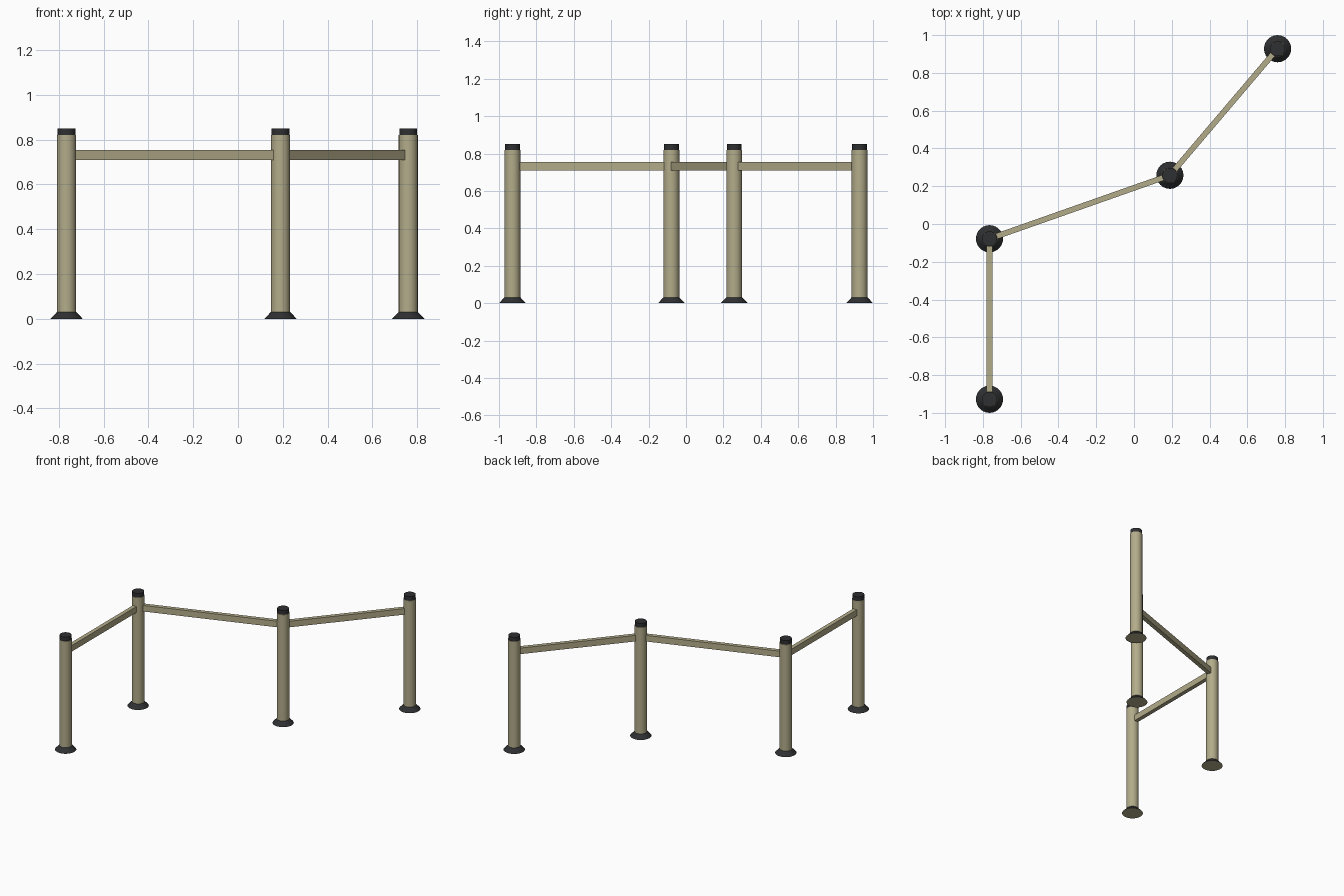
import bpy, bmesh, math
from mathutils import Vector, Matrix

if "Cube" in bpy.data.objects:
    bpy.data.objects.remove(bpy.data.objects["Cube"])


def material(name, rgb):
    m = bpy.data.materials.new(name)
    m.diffuse_color = (*rgb, 1)
    m.use_nodes = True
    m.node_tree.nodes["Principled BSDF"].inputs["Base Color"].default_value = m.diffuse_color
    return m


TAN = material("tan paint", (0.45, 0.41, 0.255))
DARK = material("dark rubber", (0.028, 0.029, 0.031))
SIDES = 24


def finish(name, bm, mats, smooth=True):
    bmesh.ops.recalc_face_normals(bm, faces=bm.faces[:])
    mesh = bpy.data.meshes.new(name)
    bm.to_mesh(mesh)
    bm.free()
    for m in mats:
        mesh.materials.append(m)
    ob = bpy.data.objects.new(name, mesh)
    bpy.context.collection.objects.link(ob)
    if smooth:
        bpy.ops.object.select_all(action='DESELECT')
        ob.select_set(True)
        bpy.context.view_layer.objects.active = ob
        bpy.ops.object.shade_smooth_by_angle(angle=math.radians(35))
    return ob


def tapered(name, xy, r0, r1, z0, z1, mats):
    """Upright round part; a second material colours the underside."""
    bm = bmesh.new()
    bmesh.ops.create_cone(bm, cap_ends=True, segments=SIDES,
                          radius1=r0, radius2=r1, depth=z1 - z0,
                          matrix=Matrix.Translation((*xy, (z0 + z1) / 2)))
    if len(mats) > 1:
        bm.normal_update()
        for f in bm.faces:
            f.material_index = 1 if f.normal.z < -0.9 else 0
    return finish(name, bm, mats)


def rail(name, a, b):
    """Flat bar between two post centres."""
    a, b = Vector(a), Vector(b)
    d, mid = b - a, (a + b) / 2
    mat = (Matrix.Translation((mid.x, mid.y, 0.732))
           @ Matrix.Rotation(math.atan2(d.y, d.x), 4, 'Z')
           @ Matrix.Diagonal((d.length - 0.04, 0.03, 0.045, 1)))
    bm = bmesh.new()
    bmesh.ops.create_cube(bm, size=1, matrix=mat)
    return finish(name, bm, [TAN], smooth=False)


posts = [(-0.765, -0.928), (-0.765, -0.078), (0.19, 0.258), (0.76, 0.928)]

# Posts with flared feet and top caps
for i, p in enumerate(posts, 1):
    tapered(f"post_{i}", p, 0.0425, 0.0425, 0.01, 0.82, [TAN])
    tapered(f"foot_{i}", p, 0.072, 0.041, 0.0, 0.033, [DARK, TAN])
    tapered(f"cap_{i}", p, 0.04, 0.04, 0.81, 0.85, [DARK])

# Rails joining neighbouring posts
for i in range(3):
    rail(f"rail_{i + 1}", posts[i], posts[i + 1])
